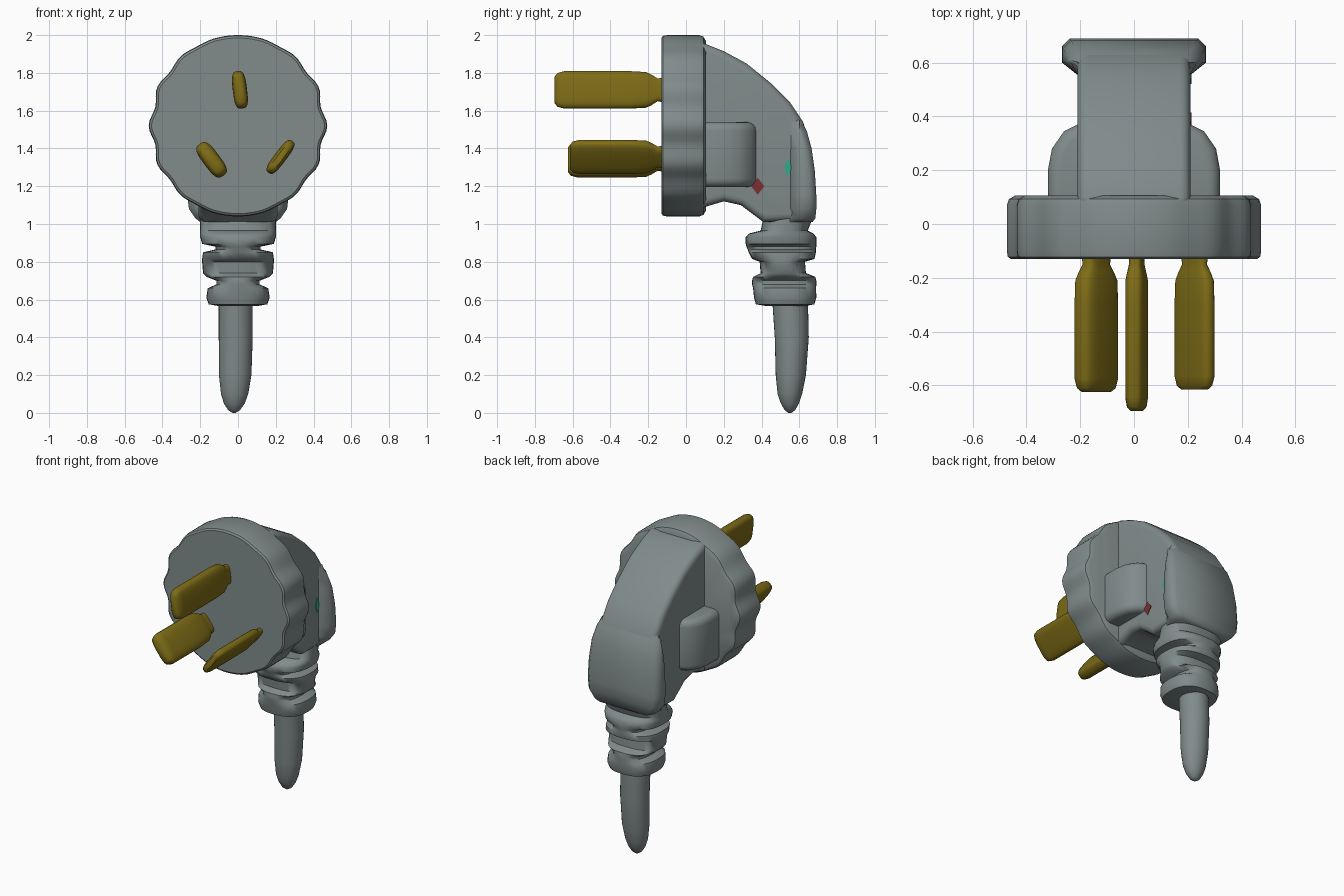
import bpy, bmesh, math
from mathutils import Matrix

if "Cube" in bpy.data.objects:
    bpy.data.objects.remove(bpy.data.objects["Cube"])


def material(name, *rgb):
    m = bpy.data.materials.new(name)
    m.diffuse_color = (*rgb, 1)
    m.use_nodes = True
    m.node_tree.nodes["Principled BSDF"].inputs["Base Color"].default_value = m.diffuse_color
    return m


plastic = material("plastic", 0.22, 0.26, 0.26)
brass = material("brass", 0.21, 0.15, 0.008)
green = material("green", 0.03, 0.4, 0.28)
red = material("red", 0.2, 0.03, 0.03)


def finish(bm, name, bevel=0, mat=plastic, angle=35):
    """Bevel the hard edges, fix normals and make a smooth-shaded object."""
    bmesh.ops.recalc_face_normals(bm, faces=bm.faces[:])
    if bevel:
        hard = [e for e in bm.edges if e.is_manifold and e.calc_face_angle() > math.radians(40)]
        bmesh.ops.bevel(bm, geom=hard, offset=bevel, segments=4, profile=0.5,
                        affect='EDGES', clamp_overlap=True)
    me = bpy.data.meshes.new(name)
    bm.to_mesh(me)
    bm.free()
    ob = bpy.data.objects.new(name, me)
    bpy.context.collection.objects.link(ob)
    me.materials.append(mat)
    bpy.ops.object.select_all(action='DESELECT')
    ob.select_set(True)
    bpy.context.view_layer.objects.active = ob
    bpy.ops.object.shade_smooth_by_angle(angle=math.radians(angle))
    return ob


def skin(rings):
    """Bridge a list of point rings and cap both ends."""
    bm = bmesh.new()
    loops = [[bm.verts.new(p) for p in r] for r in rings]
    n = len(loops[0])
    for a, b in zip(loops, loops[1:]):
        for i in range(n):
            j = (i + 1) % n
            bm.faces.new((a[i], a[j], b[j], b[i]))
    bm.faces.new(loops[0])
    bm.faces.new(loops[-1])
    return bm


def loft(name, sections, power=2.0, matrix=Matrix(), mat=plastic, n=32):
    """Superellipse sections (z, cx, cy, rx, ry) stacked along local z."""
    def se(v):
        return math.copysign(abs(v) ** (2 / power), v)
    rings = []
    for z, cx, cy, rx, ry in sections:
        ts = [2 * math.pi * i / n for i in range(n)]
        rings.append([(cx + rx * se(math.cos(t)), cy + ry * se(math.sin(t)), z) for t in ts])
    bm = skin(rings)
    bm.transform(matrix)
    return finish(bm, name, mat=mat, angle=50)


# scalloped face disc
def disc_ring(y, inset):
    ring = []
    for i in range(112):
        t = 2 * math.pi * i / 112
        r = 0.48 - 0.013 * math.cos(t) ** 2 * (1 - math.cos(14 * t)) - inset
        ring.append((r * math.cos(t) * 0.985, y, 1.52 + r * math.sin(t)))
    return ring


finish(skin([disc_ring(y, i) for y, i in
             ((-0.13, 0.015), (-0.122, 0.004), (-0.10, 0), (0.07, 0), (0.092, 0.008), (0.105, 0.03))]),
       "face_disc")

# angled body, its profile swept across the width
body = [(0.05, 1.955), (0.1, 1.955), (0.2, 1.915), (0.32, 1.85), (0.45, 1.745), (0.55, 1.645),
        (0.62, 1.54), (0.655, 1.43), (0.675, 1.3), (0.685, 1.15), (0.685, 1.02), (0.41, 1.01),
        (0.37, 1.04), (0.29, 1.10), (0.2, 1.12), (0.1, 1.09), (0.05, 1.08)]
finish(skin([[(x, y, z) for y, z in body] for x in (-0.21, 0.21)]), "body", 0.04)

# flared back panel that fades into the spine at its top
rings = []
for z, w, back in ((1.55, 0.205, 0.61), (1.49, 0.235, 0.64), (1.4, 0.255, 0.665), (1.28, 0.265, 0.682),
                   (1.15, 0.268, 0.69), (1.08, 0.26, 0.69), (1.03, 0.225, 0.685), (1.01, 0.2, 0.67)):
    side = [(min(w, 0.205), 0.55), (w, 0.6), (w, back - 0.03), (w - 0.03, back)]
    rings.append([(x, y, z) for x, y in side + [(-x, y) for x, y in reversed(side)]])
finish(skin(rings), "back_panel", angle=50)

# finger grip blocks on both sides
half = [(0.32, 0.05), (0.32, 0.2), (0.305, 0.28), (0.26, 0.345), (0.19, 0.38)]
outline = half + [(-x, y) for x, y in reversed(half)]
finish(skin([[(x, y, z) for x, y in outline] for z in (1.195, 1.54)]), "grip_blocks", 0.045)

# strain relief with staggered grooves
relief = [(1.03, 0.54, 0.2, 0.13), (0.965, 0.52, 0.2, 0.125), (0.95, 0.505, 0.2, 0.17),
          (0.93, 0.503, 0.2, 0.187), (0.895, 0.503, 0.19, 0.187), (0.88, 0.505, 0.12, 0.185),
          (0.865, 0.507, 0.12, 0.18), (0.85, 0.51, 0.185, 0.178), (0.815, 0.515, 0.19, 0.165),
          (0.8, 0.51, 0.19, 0.12), (0.74, 0.515, 0.185, 0.12), (0.72, 0.52, 0.165, 0.165),
          (0.7, 0.52, 0.115, 0.17), (0.68, 0.52, 0.115, 0.17), (0.66, 0.522, 0.16, 0.167),
          (0.61, 0.525, 0.168, 0.165), (0.575, 0.525, 0.155, 0.155), (0.565, 0.53, 0.1, 0.1)]
loft("strain_relief", [(z, 0, cy, rx, ry) for z, cy, rx, ry in relief], 2.5)

# cable stub with rounded tip
cable = [(0.62, 0.55, 0.09, 0.095), (0.4, 0.56, 0.09, 0.09), (0.2, 0.555, 0.086, 0.08),
         (0.1, 0.55, 0.072, 0.065), (0.05, 0.55, 0.055, 0.048), (0.015, 0.55, 0.032, 0.028),
         (0.0, 0.55, 0.008, 0.008)]
loft("cable", [(z, -0.012 - 0.03 * max(0, 0.3 - z), cy, rx, ry) for z, cy, rx, ry in cable])

# three blades with narrowed roots: x, z, half width, half height, tip y, tilt
for name, x, z, w, h, tip, tilt in (("earth_pin", 0.01, 1.71, 0.038, 0.1, 0.695, -7),
                                    ("left_pin", -0.14, 1.34, 0.045, 0.105, 0.625, -37),
                                    ("right_pin", 0.225, 1.355, 0.032, 0.105, 0.615, 37)):
    m = (Matrix.Translation((x, 0, z)) @ Matrix.Rotation(math.radians(tilt), 4, 'Y')
         @ Matrix.Rotation(math.pi / 2, 4, 'X'))
    steps = ((0.1, 0.7, 0.7), (0.15, 0.7, 0.6), (0.18, 0.85, 0.8), (0.21, 1, 0.95), (0.3, 1, 1),
             (tip - 0.05, 1, 1), (tip - 0.015, 0.85, 0.9), (tip, 0.5, 0.72))
    loft(name, [(d, 0, 0, w * a, h * b) for d, a, b in steps], 3.2, m, brass, 24)

# small coloured marks on the right side
for name, y, z, ry, rz, mat in (("green_mark", 0.54, 1.3, 0.02, 0.05, green),
                                ("red_mark", 0.38, 1.2, 0.035, 0.045, red)):
    m = Matrix.Translation((0.2, y, z)) @ Matrix.Rotation(math.pi / 2, 4, 'Y')
    loft(name, [(0, 0, 0, rz, ry), (0.013, 0, 0, rz, ry)], 2, m, mat, 4)
